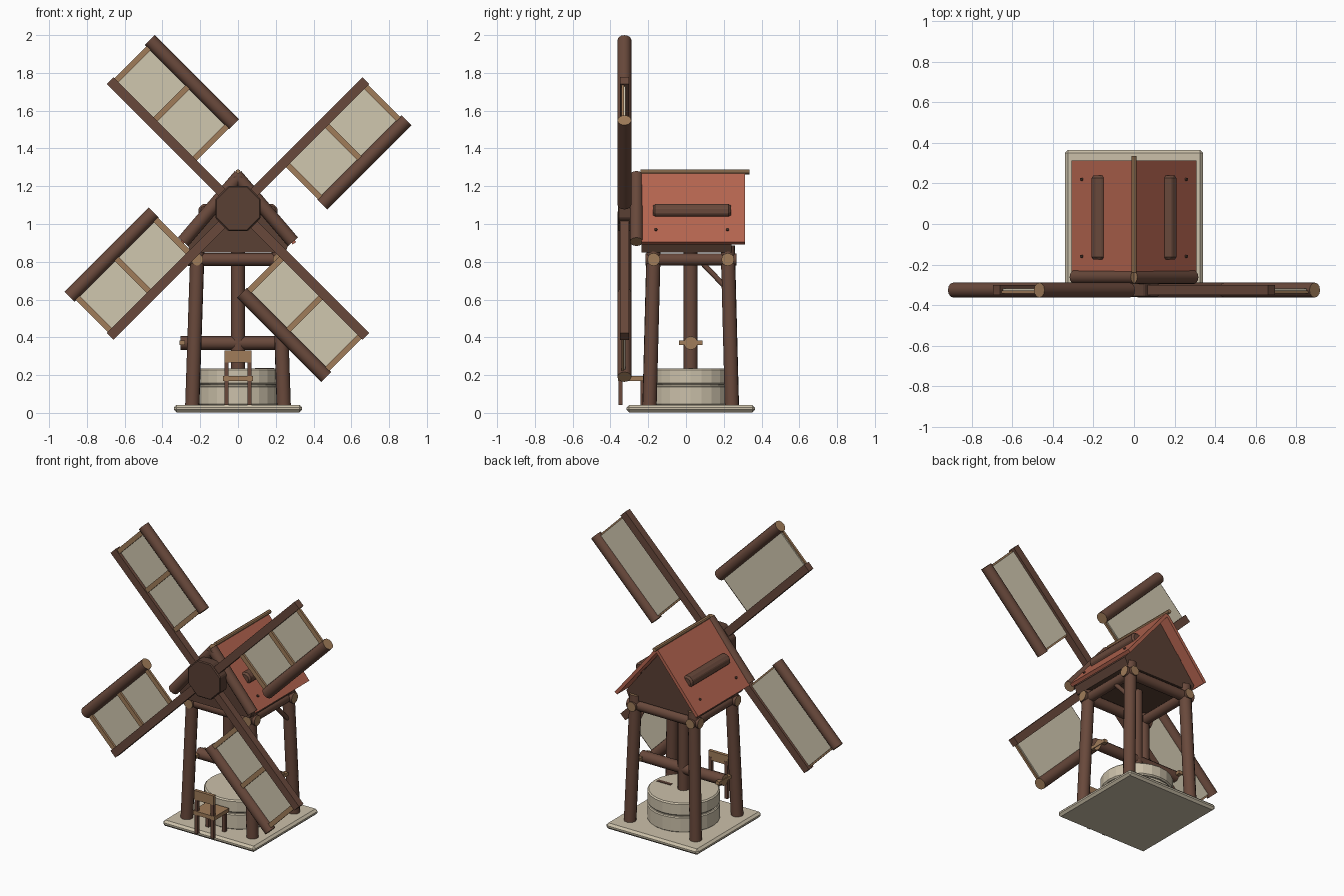
import bpy, bmesh, math
from mathutils import Vector

if "Cube" in bpy.data.objects:
    bpy.data.objects.remove(bpy.data.objects["Cube"])


def material(name, rgb):
    m = bpy.data.materials.new(name)
    m.diffuse_color = (*rgb, 1)
    m.use_nodes = True
    m.node_tree.nodes["Principled BSDF"].inputs["Base Color"].default_value = m.diffuse_color
    return m


BARK = material("bark", (0.14, 0.066, 0.044))
DARK = material("dark_wood", (0.10, 0.050, 0.034))
TAN = material("cut_wood", (0.35, 0.20, 0.10))
CREAM = material("canvas", (0.63, 0.57, 0.43))
STONE = material("stone", (0.60, 0.53, 0.40))
ROOF = material("clay_roof", (0.46, 0.13, 0.08))


def finish(name, bm, mats, smooth=False, bevel=0):
    bmesh.ops.recalc_face_normals(bm, faces=bm.faces)
    me = bpy.data.meshes.new(name)
    bm.to_mesh(me)
    bm.free()
    for m in mats:
        me.materials.append(m)
    ob = bpy.data.objects.new(name, me)
    bpy.context.collection.objects.link(ob)
    if smooth:
        bpy.ops.object.select_all(action='DESELECT')
        ob.select_set(True)
        bpy.context.view_layer.objects.active = ob
        bpy.ops.object.shade_smooth_by_angle(angle=math.radians(40))
    if bevel:
        b = ob.modifiers.new("bevel", 'BEVEL')
        b.width, b.segments = bevel, 1
    return ob


def log(name, p, q, r, mat=BARK, cap=TAN, sides=12, smooth=True, bevel=0):
    """Round timber from p to q with lighter cut ends."""
    p, q = Vector(p), Vector(q)
    axis = q - p
    bm = bmesh.new()
    bmesh.ops.create_cone(bm, cap_ends=True, segments=sides, radius1=r, radius2=r,
                          depth=axis.length)
    for f in bm.faces:
        f.material_index = 1 if abs(f.normal.z) > 0.9 else 0
    bmesh.ops.rotate(bm, verts=bm.verts, matrix=axis.to_track_quat('Z', 'Y').to_matrix())
    bmesh.ops.translate(bm, verts=bm.verts, vec=(p + q) / 2)
    return finish(name, bm, [mat, cap], smooth, bevel)


def prism(name, pts, y0, y1, mat, bevel=0):
    """Outline in x, z pushed along y."""
    bm = bmesh.new()
    f = bm.faces.new([bm.verts.new((x, y0, z)) for x, z in pts])
    ext = bmesh.ops.extrude_face_region(bm, geom=[f])
    bmesh.ops.translate(bm, vec=(0, y1 - y0, 0),
                        verts=[v for v in ext['geom'] if isinstance(v, bmesh.types.BMVert)])
    return finish(name, bm, [mat], bevel=bevel)


def box(name, x0, x1, y0, y1, z0, z1, mat, bevel=0):
    return prism(name, [(x0, z0), (x1, z0), (x1, z1), (x0, z1)], y0, y1, mat, bevel)


CY = 0.025  # y of the tower centre

# base slab and millstones
box("base_slab", -0.34, 0.34, -0.315, 0.365, 0.003, 0.042, STONE, bevel=0.014)
log("lower_millstone", (0, CY, 0.04), (0, CY, 0.143), 0.22, STONE, STONE, 24, False, 0.006)
log("upper_millstone", (0, CY, 0.15), (0, CY, 0.235), 0.22, STONE, STONE, 24, False, 0.008)
log("millstone_core", (0, CY, 0.13), (0, CY, 0.16), 0.205, STONE, STONE, 24, False)
box("millstone_slot", 0.09, 0.19, CY - 0.012, CY + 0.012, 0.23, 0.238, DARK)

# central pole, push bar and its pegs
log("central_pole", (0, CY, 0.2), (0, CY, 1.0), 0.037)
log("push_bar", (-0.305, CY, 0.37), (0.305, CY, 0.37), 0.036)
for s in (-1, 1):
    box("push_bar_peg", s * 0.295 - 0.014, s * 0.295 + 0.014, CY - 0.063, CY + 0.063,
        0.36, 0.382, TAN)

# splayed legs and the beams across their tops
for sx in (-1, 1):
    for sy in (-1, 1):
        log("leg", (sx * 0.242, CY + sy * 0.218, 0.04), (sx * 0.214, CY + sy * 0.196, 0.885), 0.038)
    log("side_beam", (sx * 0.216, -0.215, 0.812), (sx * 0.216, 0.268, 0.812), 0.032)
for sy in (-1, 1):
    log("cross_beam", (-0.264, CY + sy * 0.196, 0.812), (0.264, CY + sy * 0.196, 0.812), 0.034)
log("corner_brace", (0.216, 0.08, 0.80), (0.226, 0.21, 0.665), 0.014)

# house body
prism("house_body", [(-0.25, 0.85), (0.25, 0.85), (0.272, 0.9), (0, 1.245), (-0.272, 0.9)],
      -0.235, 0.24, DARK)

# roof panels, ridge, gable logs, roof logs and nails
for s in (-1, 1):
    prism("roof_panel", [(0, 1.28), (s * 0.308, 0.905), (s * 0.290, 0.892), (0, 1.247)],
          -0.235, 0.312, ROOF)
    log("gable_log", (-s * 0.01, -0.262, 1.258), (s * 0.291, -0.262, 0.906), 0.035)
    log("roof_log", (s * 0.172, -0.175, 1.068), (s * 0.172, 0.238, 1.068), 0.042,
        cap=BARK, sides=8, smooth=False, bevel=0.012)
    for y in (-0.16, 0.22):
        log("roof_nail", (s * 0.245, y, 0.96), (s * 0.262, y, 0.974), 0.008, DARK, DARK, 8)
log("ridge_pole", (0, -0.24, 1.276), (0, 0.335, 1.276), 0.013, TAN, TAN, 8)

# hub and shaft
HZ, SY = 1.082, -0.326
log("sail_shaft", (0, -0.30, HZ), (0, 0.05, HZ), 0.05)
hub = log("sail_hub", (0, -0.36, HZ), (0, -0.285, HZ), 0.13, DARK, DARK, 8, False, 0.006)
# turn the octagon so its flats face sideways
for v in hub.data.vertices:
    x, z, a = v.co.x, v.co.z - HZ, math.pi / 8
    v.co.x = x * math.cos(a) - z * math.sin(a)
    v.co.z = HZ + x * math.sin(a) + z * math.cos(a)

# four sails: u runs out along the spar, v to the clockwise side
for k in range(4):
    a = math.pi / 4 + k * math.pi / 2
    c, s = math.cos(a), math.sin(a)

    def at(u, v):
        return (u * c + v * s, HZ + u * s - v * c)

    def sail_part(name, u0, u1, v0, v1, y0, y1, mat):
        prism(name, [at(u0, v0), at(u1, v0), at(u1, v1), at(u0, v1)], y0, y1, mat)

    sail_part("sail_spar", 0.05, 0.958, -0.025, 0.025, SY - 0.024, SY + 0.024, BARK)
    sail_part("sail_canvas", 0.345, 0.94, 0.0, 0.29, SY - 0.002, SY + 0.007, CREAM)
    for u in (0.35, 0.643, 0.935):
        sail_part("sail_slat", u - 0.015, u + 0.015, -0.01, 0.29, SY - 0.016, SY - 0.001, TAN)
    (x0, z0), (x1, z1) = at(0.33, 0.30), at(0.961, 0.30)
    log("sail_edge_log", (x0, SY, z0), (x1, SY, z1), 0.037)

# chair, its back turned away from the mill
for sx in (-1, 1):
    x = sx * 0.06
    box("chair_back_post", x - 0.011, x + 0.011, -0.358, -0.336, 0.043, 0.29, BARK)
    box("chair_leg", x - 0.011, x + 0.011, -0.24, -0.218, 0.043, 0.17, BARK)
box("chair_seat", -0.08, 0.08, -0.36, -0.21, 0.168, 0.194, TAN)
box("chair_backrest", -0.072, 0.072, -0.36, -0.338, 0.268, 0.33, TAN)
